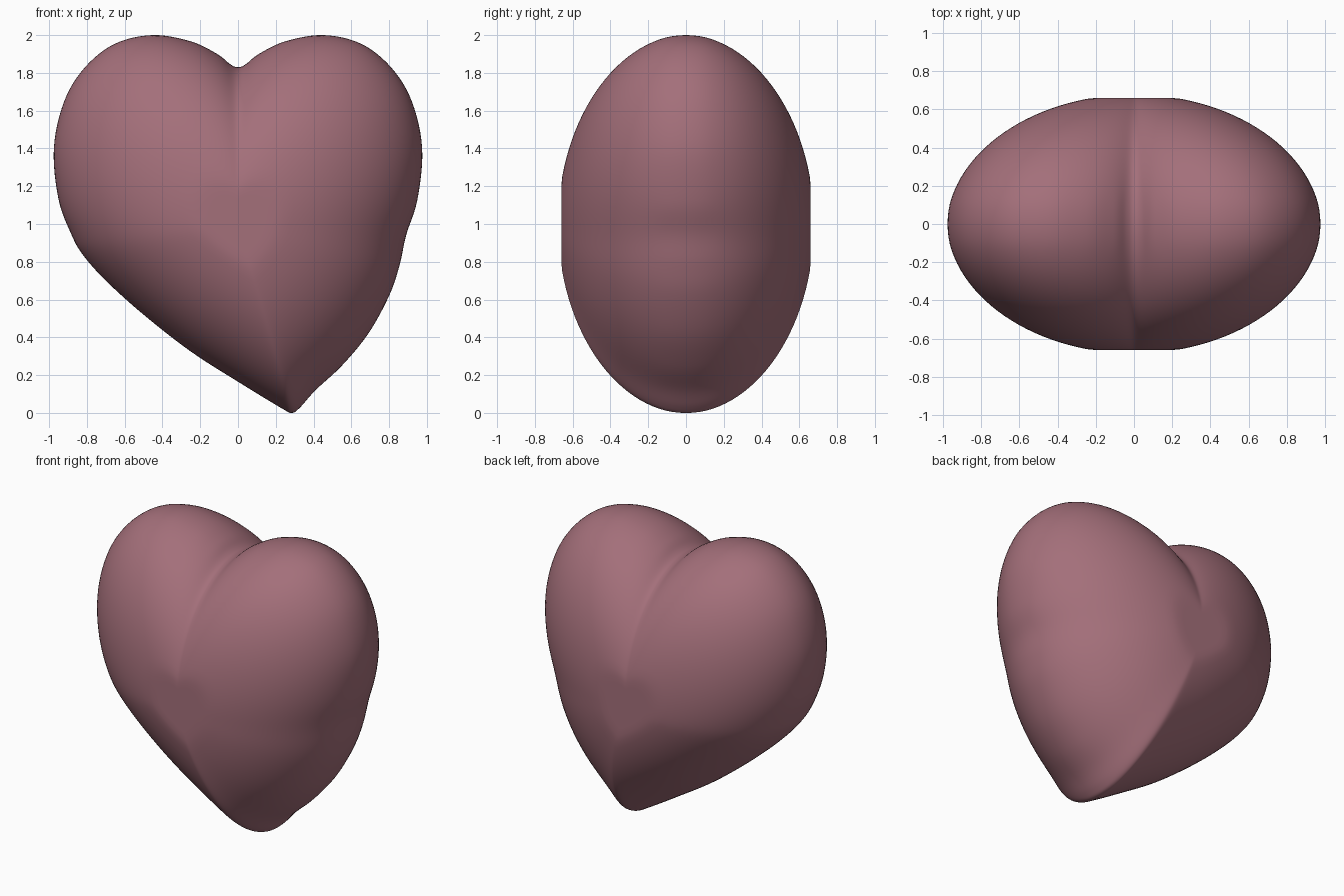
import bpy, bmesh, math
from mathutils import Vector

if "Cube" in bpy.data.objects:
    bpy.data.objects.remove(bpy.data.objects["Cube"])

CENTRE = Vector((0, 1.0))   # middle of the front outline (x, z)
DEPTH, FLAT = 0.678, 0.66   # half depth, clipped at front and back
STEPS, RINGS = 6, 60

# Front outline: matching lobes, tip leaning to the right
lobe = [(0.04, 1.845), (0.11, 1.90), (0.25, 1.967), (0.45, 2.0), (0.65, 1.955),
        (0.81, 1.83), (0.92, 1.65), (0.975, 1.40), (0.95, 1.13)]
tip = [(0.89, 0.94), (0.855, 0.78), (0.80, 0.62), (0.69, 0.42), (0.55, 0.25),
       (0.41, 0.12), (0.33, 0.03), (0.285, 0.0), (0.23, 0.025), (0.0, 0.165),
       (-0.25, 0.325), (-0.5, 0.52), (-0.7, 0.70), (-0.82, 0.835), (-0.88, 0.94)]
points = [Vector(p) for p in
          [(0, 1.83)] + lobe + tip + [(-x, z) for x, z in reversed(lobe)]]


def closed_curve(pts):
    """Smooth closed curve through the points."""
    out, n = [], len(pts)
    for i in range(n):
        a, b, c, d = (pts[(i + k) % n] for k in (-1, 0, 1, 2))
        for j in range(STEPS):
            t = j / STEPS
            out.append(0.5 * (2 * b + (c - a) * t + (2 * a - 5 * b + 4 * c - d) * t * t
                              + (3 * b - a - 3 * c + d) * t ** 3))
    return out


def relax(loop):
    n = len(loop)
    return [(loop[i - 1] + loop[i] * 2 + loop[(i + 1) % n]) / 4 for i in range(n)]


# Scaled outlines; the cleft and ridge soften towards the middle
half = RINGS // 2
loop = closed_curve(points)
sections = {}
for i in range(half, 0, -1):
    s = math.sin(math.pi * i / RINGS)
    sections[i] = [CENTRE + (p - CENTRE) * s for p in loop]
    if i < half - 2:
        for _ in range(2):
            loop = relax(loop)

# Skin the sections from front to back
bm = bmesh.new()
rings = []
for i in range(1, RINGS):
    y = -DEPTH * math.cos(math.pi * i / RINGS)
    y = max(-FLAT, min(FLAT, y))
    rings.append([bm.verts.new((p.x, y, p.y)) for p in sections[min(i, RINGS - i)]])
n = len(rings[0])
for a, b in zip(rings, rings[1:]):
    for k in range(n):
        bm.faces.new((a[k], a[(k + 1) % n], b[(k + 1) % n], b[k]))
bm.faces.new(rings[0])
bm.faces.new(rings[-1])
bmesh.ops.recalc_face_normals(bm, faces=bm.faces)
for f in bm.faces:
    f.smooth = True

mesh = bpy.data.meshes.new("heart")
bm.to_mesh(mesh)
bm.free()
heart = bpy.data.objects.new("heart", mesh)
bpy.context.collection.objects.link(heart)

# Dusty rose colour
rose = bpy.data.materials.new("dusty_rose")
rose.diffuse_color = (0.37, 0.16, 0.195, 1)
rose.use_nodes = True
rose.node_tree.nodes["Principled BSDF"].inputs["Base Color"].default_value = rose.diffuse_color
mesh.materials.append(rose)
